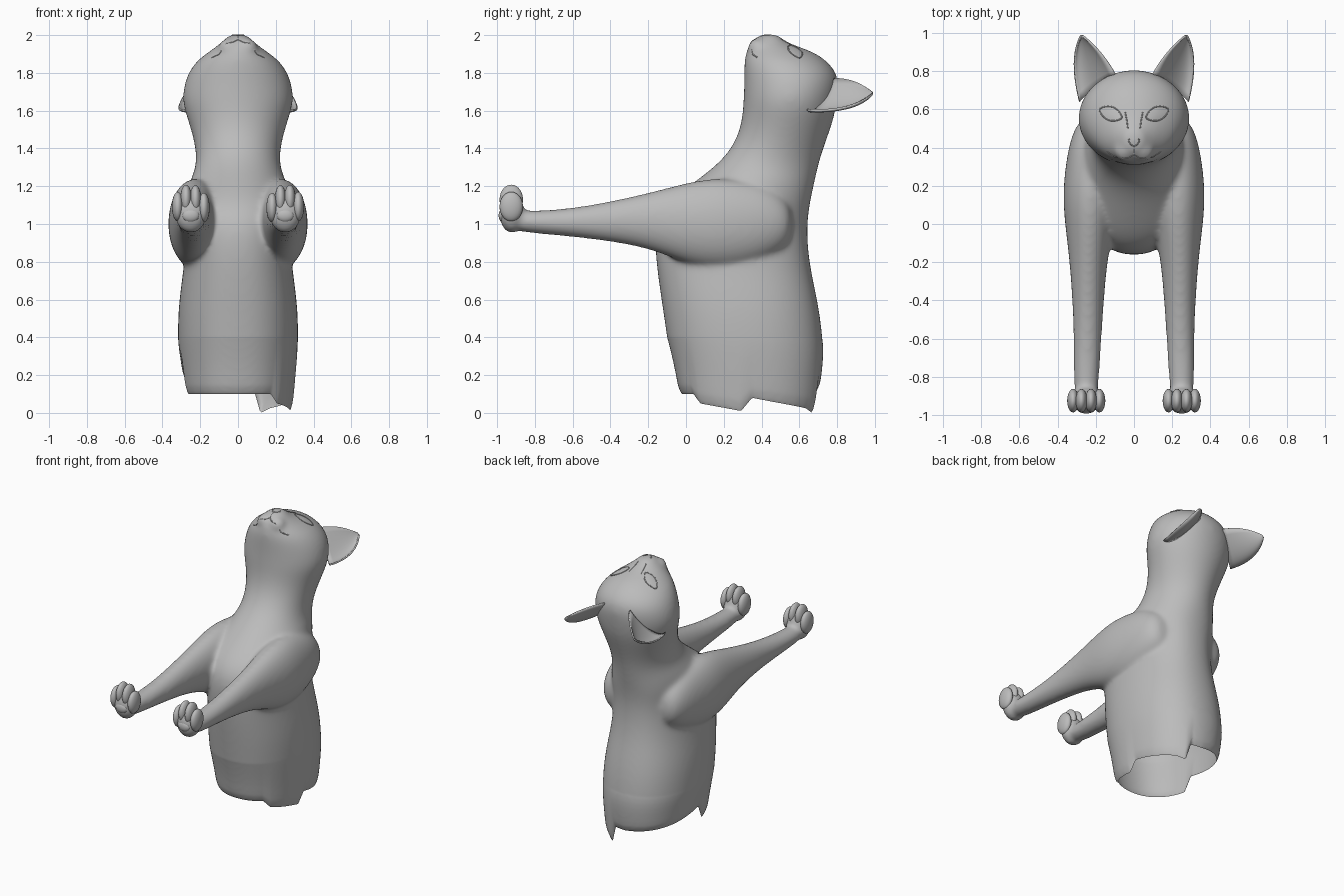
import bpy, bmesh, math
from mathutils import Vector, Matrix
from mathutils.bvhtree import BVHTree

if "Cube" in bpy.data.objects:
    bpy.data.objects.remove(bpy.data.objects["Cube"])

grey = bpy.data.materials.new("plain_grey")
grey.diffuse_color = (0.5, 0.5, 0.5, 1)
grey.use_nodes = True
grey.node_tree.nodes["Principled BSDF"].inputs["Base Color"].default_value = grey.diffuse_color


def add_object(name, bm, angle=40):
    mesh = bpy.data.meshes.new(name)
    bmesh.ops.recalc_face_normals(bm, faces=bm.faces)
    bm.to_mesh(mesh)
    bm.free()
    mesh.materials.append(grey)
    ob = bpy.data.objects.new(name, mesh)
    bpy.context.collection.objects.link(ob)
    bpy.ops.object.select_all(action='DESELECT')
    ob.select_set(True)
    bpy.context.view_layer.objects.active = ob
    bpy.ops.object.shade_smooth_by_angle(angle=math.radians(angle))
    return ob


def loft(bm, rings):
    """Closed tube through equally long rings of points."""
    rows = [[bm.verts.new(p) for p in ring] for ring in rings]
    n = len(rows[0])
    for a, b in zip(rows, rows[1:]):
        for i in range(n):
            bm.faces.new((a[i], a[(i + 1) % n], b[(i + 1) % n], b[i]))
    bm.faces.new(rows[0][::-1])
    bm.faces.new(rows[-1])


def oval(n, power=2.0):
    for i in range(n):
        a = 2 * math.pi * i / n
        c, s = math.cos(a), math.sin(a)
        yield (math.copysign(abs(c) ** (2 / power), c),
               math.copysign(abs(s) ** (2 / power), s))


def ball(bm, centre, radii, u=20, v=14):
    m = Matrix.Translation(centre) @ Matrix.Diagonal((*radii, 1))
    bmesh.ops.create_uvsphere(bm, u_segments=u, v_segments=v, radius=1, matrix=m)


def bezier(a, b, c, t):
    return a * (1 - t) ** 2 + b * 2 * t * (1 - t) + c * t * t


# Torso, neck and head: height, front y, back y, half width
sections = [
    (-.30, -.03, .70, .285), (.0, -.05, .72, .30), (.3, -.088, .737, .32),
    (.55, -.125, .71, .322), (.75, -.155, .663, .29), (.9, -.168, .645, .28),
    (1.02, -.155, .645, .28), (1.12, -.09, .66, .28), (1.21, .025, .68, .265),
    (1.28, .12, .695, .23), (1.36, .21, .715, .22), (1.46, .272, .75, .238),
    (1.56, .297, .785, .27), (1.65, .303, .80, .298), (1.74, .307, .812, .287),
    (1.81, .307, .795, .26), (1.87, .308, .74, .215), (1.915, .318, .67, .15),
    (1.955, .338, .545, .095), (1.99, .375, .50, .06), (2.005, .40, .485, .04)]
bm = bmesh.new()
loft(bm, [[(w * c, (f + b) / 2 + (b - f) / 2 * s, z)
           for c, s in oval(28, 2.25 if z < 1.2 else 2.0)]
          for z, f, b, w in sections])

# Forelegs: y, bottom, top, inner x, outer x
leg = [
    (-.93, .975, 1.07, .20, .30), (-.87, .955, 1.07, .185, .315),
    (-.7, .94, 1.075, .175, .318), (-.5, .92, 1.10, .163, .318),
    (-.2, .875, 1.165, .142, .337), (0, .785, 1.222, .10, .364),
    (.15, .755, 1.248, .08, .375), (.3, .765, 1.235, .08, .362),
    (.45, .82, 1.20, .10, .335), (.57, .90, 1.10, .10, .28)]
for side in (-1, 1):
    loft(bm, [[(side * ((p + q) / 2 + (q - p) / 2 * c), y, (lo + hi) / 2 + (hi - lo) / 2 * s)
               for c, s in oval(20)] for y, lo, hi, p, q in leg])
    # Palm and muzzle swellings
    ball(bm, (side * .25, -.922, 1.055), (.088, .068, .105))
    ball(bm, (side * .045, .383, 1.93), (.06, .058, .055))
body = add_object("body", bm)

# Fuse the parts into one smooth skin
for name, kind, opts in (
        ("round", 'SUBSURF', dict(levels=2)),
        ("fuse", 'REMESH', dict(mode='VOXEL', voxel_size=.012)),
        ("soften", 'SMOOTH', dict(factor=.5, iterations=22))):
    mod = body.modifiers.new(name, kind)
    for key, value in opts.items():
        setattr(mod, key, value)
    bpy.ops.object.modifier_apply(modifier=name)

# Open, ragged lower rim: angle from the front, height
rim = [(-181, .12), (-100, .18), (-72, .20), (-62, .10), (30, .10), (38, .05),
       (80, .01), (92, .08), (150, .025), (160, 0), (166, .12), (181, .12)]


def rim_height(x, y):
    a = math.degrees(math.atan2(x, .34 - y))
    for (a0, z0), (a1, z1) in zip(rim, rim[1:]):
        if a0 <= a <= a1:
            return z0 + (z1 - z0) * (a - a0) / (a1 - a0)


bm = bmesh.new()
bm.from_mesh(body.data)
bmesh.ops.bisect_plane(bm, geom=bm.verts[:] + bm.edges[:] + bm.faces[:],
                       plane_co=(0, 0, -.15), plane_no=(0, 0, 1), clear_inner=True)
for v in bm.verts:
    if v.co.z < .4:
        r = rim_height(v.co.x, v.co.y)
        v.co.z = r + (.4 - r) * (v.co.z + .15) / .55
tree = BVHTree.FromBMesh(bm)
bm.to_mesh(body.data)
bm.free()
bpy.ops.object.shade_smooth_by_angle(angle=math.radians(60))


def drape(points, lift=0.0):
    """Drop plan points on to the upturned face."""
    hits = [tree.ray_cast(Vector((x, y, 3)), Vector((0, 0, -1)))[0] for x, y in points]
    return [h + Vector((0, 0, lift)) for h in hits if h]


def crease(name, points, closed=False, depth=.0035):
    curve = bpy.data.curves.new(name, 'CURVE')
    curve.dimensions = '3D'
    curve.bevel_depth = depth
    curve.bevel_resolution = 1
    line = curve.splines.new('POLY')
    line.points.add(len(points) - 1)
    for p, co in zip(line.points, points):
        p.co = (*co, 1)
    line.use_cyclic_u = closed
    curve.materials.append(grey)
    bpy.context.collection.objects.link(bpy.data.objects.new(name, curve))


for side, tag in ((-1, "left"), (1, "right")):
    # Toes
    bm = bmesh.new()
    for dx, top in ((-.069, 1.165), (-.025, 1.205), (.025, 1.208), (.069, 1.17)):
        ball(bm, (side * (.25 + dx), -.925, top - .078), (.031, .062, .078))
    # Paw pads
    ball(bm, (side * .25, -.972, 1.045), (.045, .02, .035))
    add_object(tag + "_toes", bm)

    # Cupped ear
    inner = [Vector(p) for p in ((.10, .785, 1.77), (.17, .91, 1.77), (.275, .99, 1.695))]
    outer = [Vector(p) for p in ((.285, .64, 1.605), (.345, .87, 1.59), (.275, .99, 1.695))]
    bm = bmesh.new()
    rows = []
    for i in range(13):
        t = i / 12 * .97
        a, c = bezier(*inner, t), bezier(*outer, t)
        bulge = (Vector((.05, -.02, -.13)) + t * Vector((0, .22, -.1))) * (1 - t)
        row = [bezier(a, (a + c) / 2 + bulge, c, j / 12) for j in range(13)]
        rows.append([bm.verts.new((side * p.x, p.y, p.z)) for p in row])
    for a, b in zip(rows, rows[1:]):
        for j in range(12):
            bm.faces.new((a[j], a[j + 1], b[j + 1], b[j]))
    ear = add_object(tag + "_ear", bm, 50)
    shell = ear.modifiers.new("thickness", 'SOLIDIFY')
    shell.thickness = .01
    shell.offset = 0

    # Almond eye with a raised lid line
    almond = []
    for i in range(28):
        a = 2 * math.pi * i / 28
        u, v = .062 * math.cos(a), .036 * math.sin(a) * (1 - .35 * math.cos(a) ** 2)
        almond.append((side * (.122 + u * .93 - v * .36), .578 + u * .36 + v * .93))
    edge = drape(almond, .002)
    crease(tag + "_eyelid", edge, True)
    bm = bmesh.new()
    hub = bm.verts.new(drape([(side * .122, .578)], .009)[0])
    ring = [bm.verts.new(p) for p in edge]
    for i in range(len(ring)):
        bm.faces.new((hub, ring[i], ring[(i + 1) % len(ring)]))
    add_object(tag + "_eye", bm)

    # Mouth, nostril and nose bridge lines
    crease(tag + "_mouth", drape([(0, .40), (0, .362), (side * .03, .345), (side * .06, .343),
                                  (side * .10, .352), (side * .14, .378)]))
    crease(tag + "_nostril", drape([(0, .405), (side * .018, .418), (side * .03, .437),
                                    (side * .022, .445)]))
    crease(tag + "_bridge", drape([(side * .032, .50), (side * .038, .545),
                                   (side * .046, .585)]), depth=.003)
